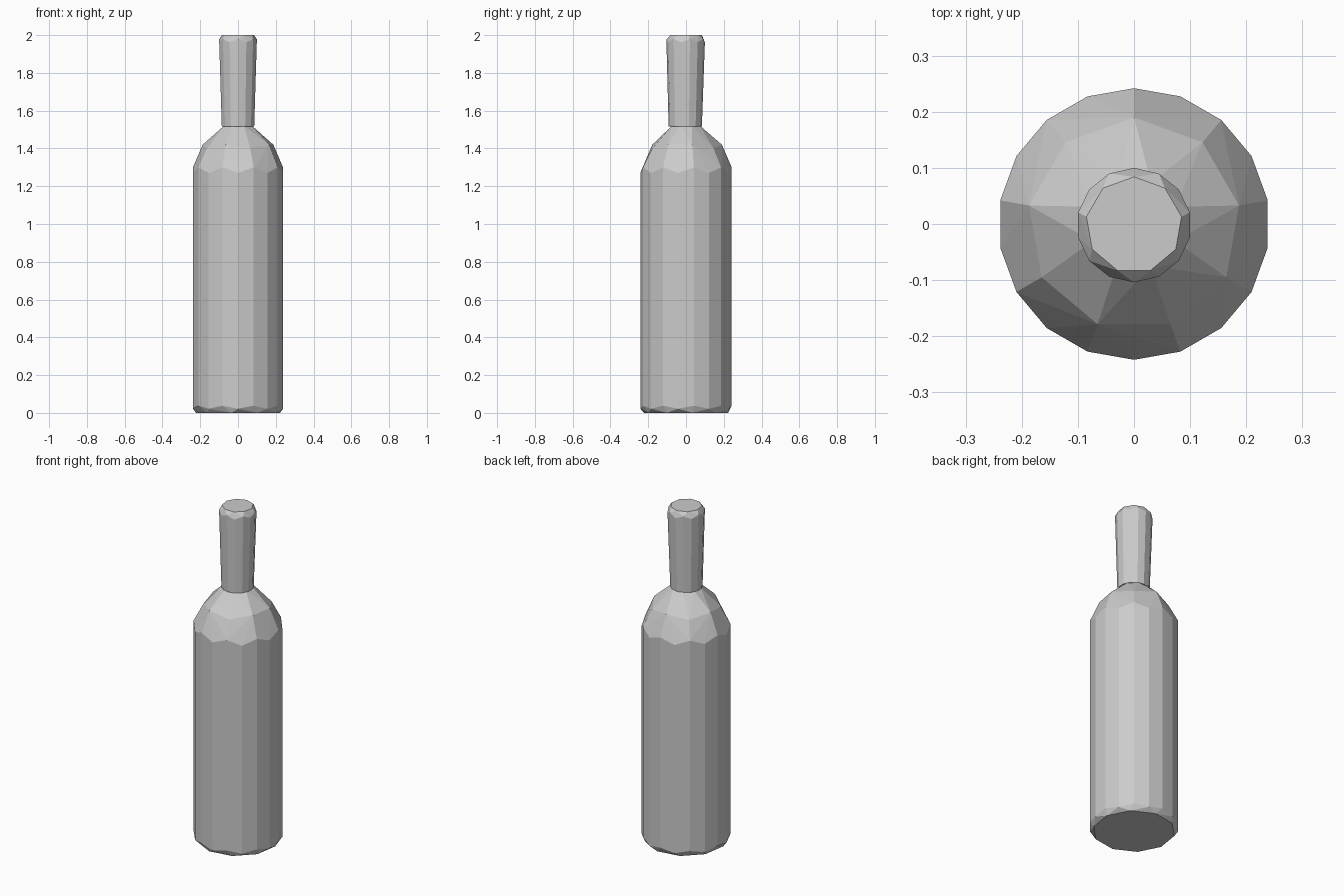
import bpy, bmesh, math

cube = bpy.data.objects.get("Cube")
if cube:
    bpy.data.objects.remove(cube)

grey = bpy.data.materials.new("plain_grey")
grey.use_nodes = True
colour = (0.6, 0.6, 0.6, 1)
grey.diffuse_color = colour
grey.node_tree.nodes["Principled BSDF"].inputs["Base Color"].default_value = colour


def faceted_part(name, rings):
    """Skin rings of (radius, height, sides, turn, zigzag, centre y) as one faceted solid."""
    bm = bmesh.new()
    for radius, z, sides, turn, zigzag, cy in rings:
        for i in range(sides):
            a = math.tau * (i + turn) / sides
            bm.verts.new((radius * math.cos(a), cy + radius * math.sin(a),
                          z + zigzag * (-1) ** i))
    hull = bmesh.ops.convex_hull(bm, input=bm.verts[:])
    loose = [v for v in hull["geom_interior"] if isinstance(v, bmesh.types.BMVert)]
    bmesh.ops.delete(bm, geom=loose, context="VERTS")
    bmesh.ops.dissolve_limit(bm, angle_limit=math.radians(1),
                             verts=bm.verts[:], edges=bm.edges[:])
    bmesh.ops.recalc_face_normals(bm, faces=bm.faces[:])
    mesh = bpy.data.meshes.new(name)
    bm.to_mesh(mesh)
    bm.free()
    mesh.materials.append(grey)
    obj = bpy.data.objects.new(name, mesh)
    bpy.context.collection.objects.link(obj)
    return obj


# Body: chamfered base, straight wall, coarse shoulder
faceted_part("bottle_body", [
    (0.225, 0.0, 10, 0.25, 0, 0),
    (0.242, 0.03, 18, 0.5, 0.008, 0),
    (0.242, 1.285, 18, 0.5, 0.015, 0),
    (0.19, 1.41, 9, 0.25, 0.01, 0),
    (0.08, 1.52, 8, 0.5, 0, 0),
])

# Neck: flares upward, with a small bevel around the closed top
faceted_part("bottle_neck", [
    (0.088, 1.515, 14, 0.5, 0, -0.004),
    (0.102, 1.97, 14, 0.5, 0.008, -0.002),
    (0.086, 2.0, 9, 0.25, 0, -0.002),
])
